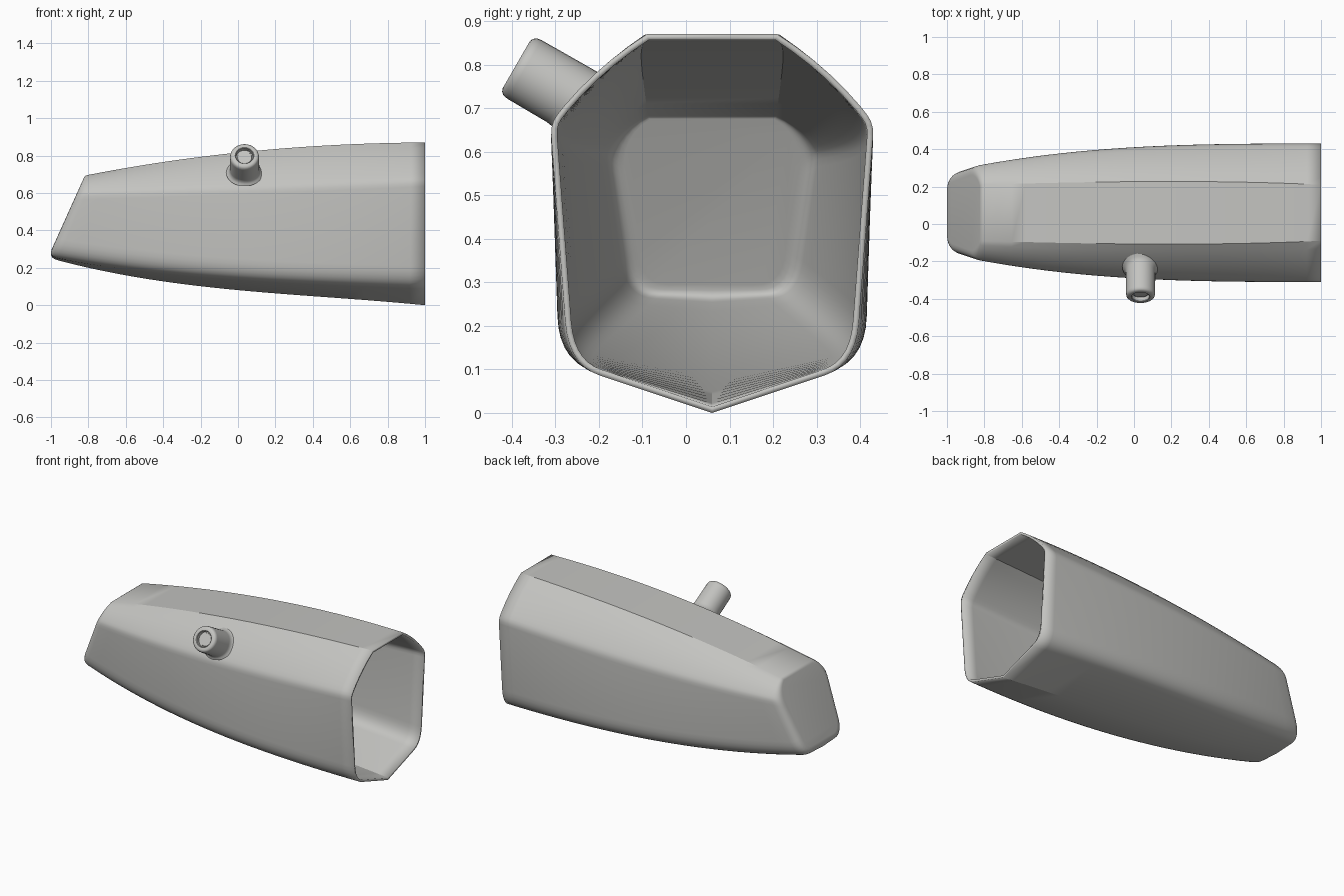
import bpy, bmesh, math
from mathutils import Vector

if "Cube" in bpy.data.objects:
    bpy.data.objects.remove(bpy.data.objects["Cube"])

MID = 0.06  # the shell's centre line in y

grey = bpy.data.materials.new("light grey")
grey.diffuse_color = (0.55, 0.55, 0.53, 1)
grey.use_nodes = True
grey.node_tree.nodes["Principled BSDF"].inputs["Base Color"].default_value = grey.diffuse_color


def curve(x, vals):
    """Smooth cubic through four values at x = -1, -1/3, 1/3, 1."""
    xs = (-1, -1 / 3, 1 / 3, 1)
    total = 0
    for i, v in enumerate(vals):
        for j in range(4):
            if j != i:
                v *= (x - xs[j]) / (xs[i] - xs[j])
        total += v
    return total


def bezier(a, b, c, n):
    return [a * (1 - t) ** 2 + b * 2 * t * (1 - t) + c * t * t
            for t in (i / n for i in range(n + 1))]


def half_section(x):
    """Half outline (half width, height) from top edge down to the keel."""
    top = Vector((curve(x, (.145, .162, .167, .15)), curve(x, (.655, .775, .845, .87))))
    shoulder = Vector((curve(x, (.22, .325, .365, .372)), curve(x, (.59, .61, .635, .665))))
    chine = Vector((curve(x, (.20, .31, .352, .33)), curve(x, (.26, .175, .13, .11))))
    keel = Vector((0, curve(x, (.25, .118, .053, 0))))
    mid = (top + shoulder) / 2 + Vector((.02, .02))
    slope = bezier(top, mid, shoulder, 6)[:-1]
    down = (chine - shoulder).normalized()
    inward = (keel - chine).normalized()
    bend = bezier(slope[-1].lerp(shoulder, .5), shoulder, shoulder + down * .03, 3)
    corner = bezier(chine - down * .10, chine, chine + inward * .075, 7)
    return slope + bend + corner + [keel]


COUNT = len(half_section(0))


def line(j, x):
    h, z = half_section(x)[j]
    return Vector((x, h, z))


def side_line(j):
    """One lengthwise line of the shell, from open end to the slanted cap."""
    x0 = -0.9
    for _ in range(25):
        x0 = -1 + .45 * (line(j, x0).z - .29)
    tip = line(j, x0)
    r = .05 if tip.z < .6 else .05 - .035 * min(1, (tip.z - .6) / .09)
    pts = [line(j, 1 + (x0 + r - 1) * i / 24) for i in range(24)]
    centre = Vector((-1 + .45 * (.47 - .29), 0, .47))
    inset = tip + (centre - tip).normalized() * r
    return pts + bezier(line(j, x0 + r), tip, inset, 5)


def finish(name, bm, angle):
    bmesh.ops.recalc_face_normals(bm, faces=bm.faces[:])
    me = bpy.data.meshes.new(name)
    bm.to_mesh(me)
    bm.free()
    me.materials.append(grey)
    ob = bpy.data.objects.new(name, me)
    bpy.context.collection.objects.link(ob)
    bpy.ops.object.select_all(action='DESELECT')
    ob.select_set(True)
    bpy.context.view_layer.objects.active = ob
    bpy.ops.object.shade_smooth_by_angle(angle=math.radians(angle))
    return ob


def skin(bm, rings):
    """Join closed rings of vertices with quads."""
    for a, b in zip(rings, rings[1:]):
        n = len(a)
        for i in range(n):
            bm.faces.new((a[i], a[(i + 1) % n], b[(i + 1) % n], b[i]))


# Hollow shell: lengthwise lines mirrored across the centre line
lines = [side_line(j) for j in range(COUNT)]
bm = bmesh.new()
rings = []
for s in range(len(lines[0])):
    half = [l[s] for l in lines]
    ring = [(p.x, MID - p.y, p.z) for p in half]
    ring += [(p.x, MID + p.y, p.z) for p in reversed(half[:-1])]
    rings.append([bm.verts.new(c) for c in ring])
skin(bm, rings)
bm.faces.new(rings[-1])
bmesh.ops.recalc_face_normals(bm, faces=bm.faces[:])
# recalculation may choose the inside of an open shell, so check the cap
bm.faces.ensure_lookup_table()
flip = bm.faces[-1].normal.x > 0
shell = finish("shell", bm, 28)
if flip:
    shell.data.flip_normals()
if shell.data.polygons[-1].normal.x > 0:
    shell.data.flip_normals()
wall = shell.modifiers.new("wall", 'SOLIDIFY')
wall.thickness = .014
wall.offset = -1

# Side spout: turned profile whose flared foot lies on the sloping shoulder
axis = Vector((0, -math.cos(math.radians(30)), .5))
up = Vector((0, .5, math.cos(math.radians(30))))
side = Vector((1, 0, 0))
end = Vector((.035, -.39, .80))
foot = Vector((.035, -.205, .737))
slope_normal = Vector((0, -.70, .71))
SEG = 32
# (radius, distance from the end or from the foot plane, on the foot)
profile = [(.098, -.004, True), (.088, .006, True), (.081, .018, True), (.079, .034, True),
           (.078, -.022, False), (.076, -.010, False), (.070, -.003, False), (.062, 0, False),
           (.050, 0, False), (.047, -.003, False), (.046, -.025, False),
           (.040, -.025, False), (.038, -.020, False)]
bm = bmesh.new()
rings = []
for radius, dist, on_foot in profile:
    ring = []
    for k in range(SEG):
        a = 2 * math.pi * k / SEG
        p = end + (side * math.cos(a) + up * math.sin(a)) * radius
        if on_foot:
            t = (foot - p).dot(slope_normal) / axis.dot(slope_normal)
            p += axis * (t + dist)
        else:
            p += axis * dist
        ring.append(bm.verts.new(p))
    rings.append(ring)
skin(bm, rings)
bm.faces.new(rings[-1])
bm.faces.new(rings[0])
finish("side_spout", bm, 35)
